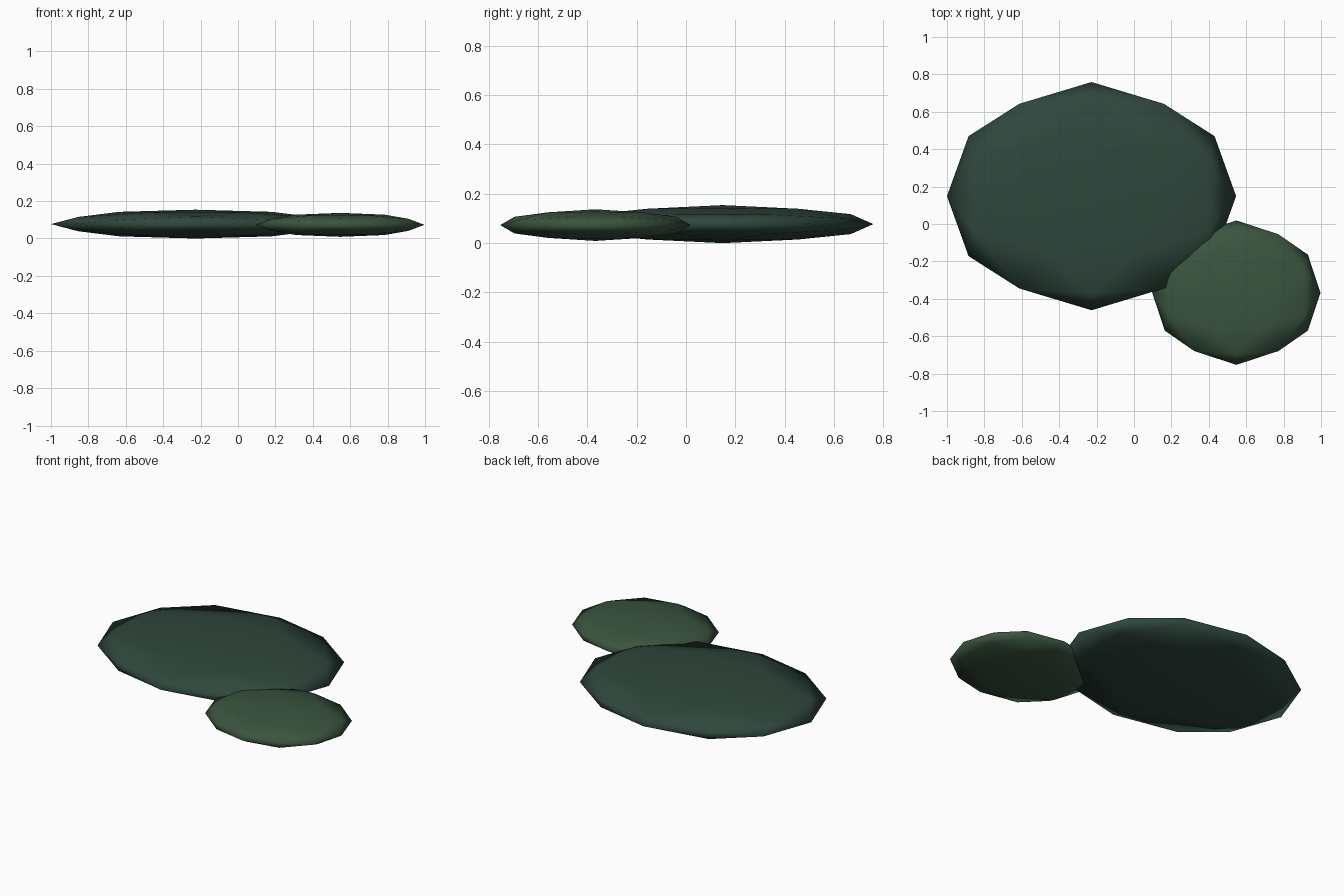
import bpy
import bmesh

if "Cube" in bpy.data.objects:
    bpy.data.objects.remove(bpy.data.objects["Cube"])

PHI = (1 + 5 ** 0.5) / 2


def make_material(name, rgb):
    mat = bpy.data.materials.new(name)
    mat.diffuse_color = (*rgb, 1)
    mat.use_nodes = True
    mat.node_tree.nodes["Principled BSDF"].inputs["Base Color"].default_value = mat.diffuse_color
    return mat


def flat_pad(name, center, radii, rgb):
    """Once-subdivided icosahedron, squashed into a thin pad."""
    bm = bmesh.new()
    for a in (-1, 1):
        for b in (-PHI, PHI):
            for co in ((a, 0, b), (0, b, a), (b, a, 0)):
                bm.verts.new(co)
    bmesh.ops.convex_hull(bm, input=bm.verts[:])
    bmesh.ops.subdivide_edges(bm, edges=bm.edges[:], cuts=1, use_grid_fill=True)
    for v in bm.verts:
        n = v.co.normalized()
        v.co = [c + r * k for c, r, k in zip(center, radii, n)]
    bmesh.ops.recalc_face_normals(bm, faces=bm.faces[:])
    for f in bm.faces:
        f.smooth = True
    mesh = bpy.data.meshes.new(name)
    bm.to_mesh(mesh)
    bm.free()
    mesh.materials.append(make_material(name + "_green", rgb))
    obj = bpy.data.objects.new(name, mesh)
    bpy.context.collection.objects.link(obj)
    return obj


# Large dark pad
flat_pad("large_pad", (-0.227, 0.149, 0.077), (0.773, 0.61, 0.077), (0.028, 0.063, 0.045))
# Small lighter pad overlapping its front right edge
flat_pad("small_pad", (0.547, -0.367, 0.073), (0.450, 0.386, 0.064), (0.042, 0.090, 0.050))
